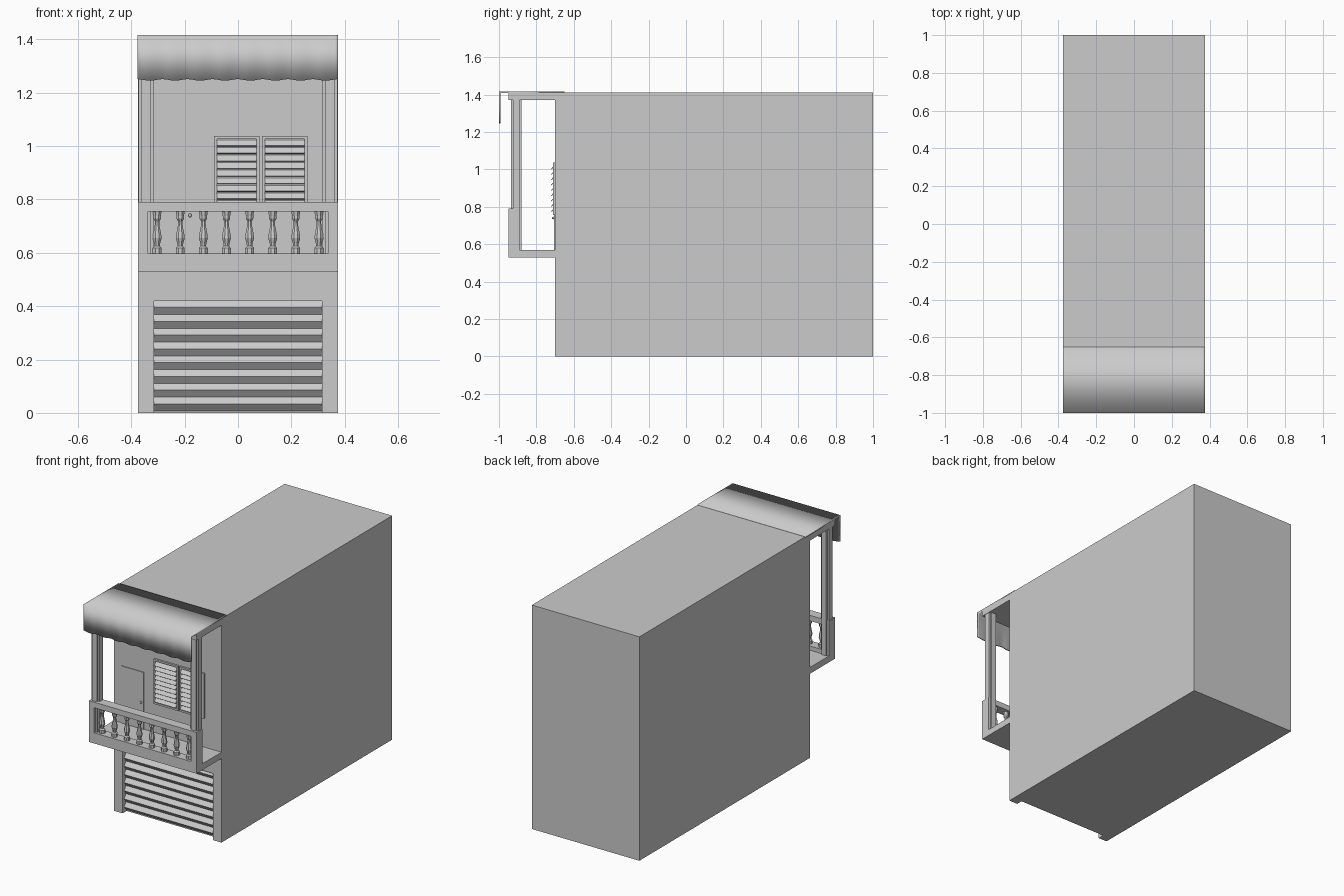
import bpy, bmesh, math
from mathutils import Matrix

if "Cube" in bpy.data.objects:
    bpy.data.objects.remove(bpy.data.objects["Cube"])


def finish(name, bm):
    bmesh.ops.recalc_face_normals(bm, faces=bm.faces)
    me = bpy.data.meshes.new(name)
    bm.to_mesh(me)
    bm.free()
    ob = bpy.data.objects.new(name, me)
    bpy.context.collection.objects.link(ob)
    return ob


def add_box(bm, x0, x1, y0, y1, z0, z1, tilt=0):
    m = (Matrix.Translation(((x0 + x1) / 2, (y0 + y1) / 2, (z0 + z1) / 2))
         @ Matrix.Rotation(tilt, 4, 'X') @ Matrix.Diagonal((x1 - x0, y1 - y0, z1 - z0, 1)))
    bmesh.ops.create_cube(bm, size=1, matrix=m)


def box(name, *dims):
    bm = bmesh.new()
    add_box(bm, *dims)
    return finish(name, bm)


def prism(name, pts, vec):
    bm = bmesh.new()
    face = bm.faces.new([bm.verts.new(p) for p in pts])
    ext = bmesh.ops.extrude_face_region(bm, geom=[face])
    bmesh.ops.translate(bm, vec=vec, verts=[v for v in ext['geom'] if isinstance(v, bmesh.types.BMVert)])
    return finish(name, bm)


# Building block with a roller-door recess whose back is a zigzag of slats
building = box("building", -0.375, 0.375, -0.70, 1.0, 0, 1.412)
outline = [(-0.8, 0.42), (-0.8, -0.1), (-0.66, -0.1), (-0.66, 0.008)]
pitch = 0.0515
for i in range(8):
    outline += [(-0.685, 0.008 + i * pitch + pitch / 2), (-0.665, 0.008 + (i + 1) * pitch)]
outline[-1] = (-0.665, 0.42)
cutter = prism("roller_door_cutter", [(-0.315, y, z) for y, z in outline], (0.63, 0, 0))
cutter.hide_render = True
cutter.hide_viewport = False
cut = building.modifiers.new("recess", 'BOOLEAN')
cut.operation = 'DIFFERENCE'
cut.solver = 'EXACT'
cut.object = cutter
bpy.context.view_layer.update()
baked = bpy.data.meshes.new_from_object(building.evaluated_get(bpy.context.evaluated_depsgraph_get()))
building.modifiers.clear()
building.data = baked
bpy.data.objects.remove(cutter)

# Balcony floor, ceiling slab and parapet frame
box("balcony_floor", -0.375, 0.375, -0.95, -0.70, 0.53, 0.57)
box("balcony_ceiling", -0.375, 0.375, -0.95, -0.70, 1.37, 1.41)
box("parapet_bottom_rail", -0.375, 0.375, -0.95, -0.89, 0.53, 0.597)
box("parapet_top_rail", -0.375, 0.375, -0.95, -0.89, 0.755, 0.79)
for side, s in (("left", -1), ("right", 1)):
    a, b = sorted((s * 0.375, s * 0.338))
    box(side + "_parapet_post", a, b, -0.95, -0.89, 0.597, 0.755)
    # Columns with stepped corners
    o, n = 0.028, 0.017
    cross = [(o, -n), (o, n), (n, n), (n, o), (-n, o), (-n, n),
             (-o, n), (-o, -n), (-n, -n), (-n, -o), (n, -o), (n, -n)]
    prism(side + "_column", [(s * 0.345 + x, -0.908 + y, 0.57) for x, y in cross], (0, 0, 0.80))

# Turned balusters: radius and height pairs, lathed
profile = [(0.018, 0.597), (0.018, 0.618), (0.011, 0.625), (0.012, 0.635), (0.018, 0.655),
           (0.016, 0.672), (0.010, 0.70), (0.009, 0.718), (0.015, 0.728), (0.015, 0.738), (0.018, 0.755)]
for i in range(8):
    bm = bmesh.new()
    rings = []
    for r, z in profile:
        rings.append([bm.verts.new((-0.303 + i * 0.0866 + r * math.cos(k * math.pi / 4 + math.pi / 8),
                                    -0.92 + r * math.sin(k * math.pi / 4 + math.pi / 8), z)) for k in range(8)])
    for lo, hi in zip(rings, rings[1:]):
        for k in range(8):
            bm.faces.new((lo[k], lo[(k + 1) % 8], hi[(k + 1) % 8], hi[k]))
    bm.faces.new(rings[0])
    bm.faces.new(rings[-1])
    finish("baluster", bm)

# Door and knob
box("door", -0.32, -0.165, -0.705, -0.70, 0.57, 0.93)
bm = bmesh.new()
bmesh.ops.create_uvsphere(bm, u_segments=10, v_segments=6, radius=0.007,
                          matrix=Matrix.Translation((-0.18, -0.71, 0.74)))
finish("door_knob", bm)

# Louvred window shutters
for x0 in (-0.09, 0.09):
    x1 = x0 + 0.17
    bm = bmesh.new()
    for a, b, c, d in ((x0, x0 + 0.011, 0.755, 1.038), (x1 - 0.011, x1, 0.755, 1.038),
                       (x0 + 0.011, x1 - 0.011, 0.755, 0.766), (x0 + 0.011, x1 - 0.011, 1.027, 1.038)):
        add_box(bm, a, b, -0.712, -0.70, c, d)
    finish("shutter_frame", bm)
    bm = bmesh.new()
    for i in range(9):
        z = 0.784 + i * 0.0284
        add_box(bm, x0 + 0.011, x1 - 0.011, -0.713, -0.709, z - 0.014, z + 0.014, math.radians(-40))
    finish("shutter_louvres", bm)

# Awning with a wavy hanging valance
bm = bmesh.new()
cols = 64
rows = []
for j in range(3):
    row = []
    for i in range(cols + 1):
        x = -0.377 + 0.752 * i / cols
        wave = 1.248 + 0.003 * math.cos(2 * math.pi * 8 * i / cols)
        row.append(bm.verts.new((x, -0.65 if j == 0 else -0.996, wave if j == 2 else 1.412)))
    rows.append(row)
for a, b in zip(rows, rows[1:]):
    for i in range(cols):
        bm.faces.new((a[i], b[i], b[i + 1], a[i + 1]))
awning = finish("awning", bm)
awning.data.shade_smooth()
thick = awning.modifiers.new("thickness", 'SOLIDIFY')
thick.thickness = 0.008
thick.offset = 0
thick.use_even_offset = True
